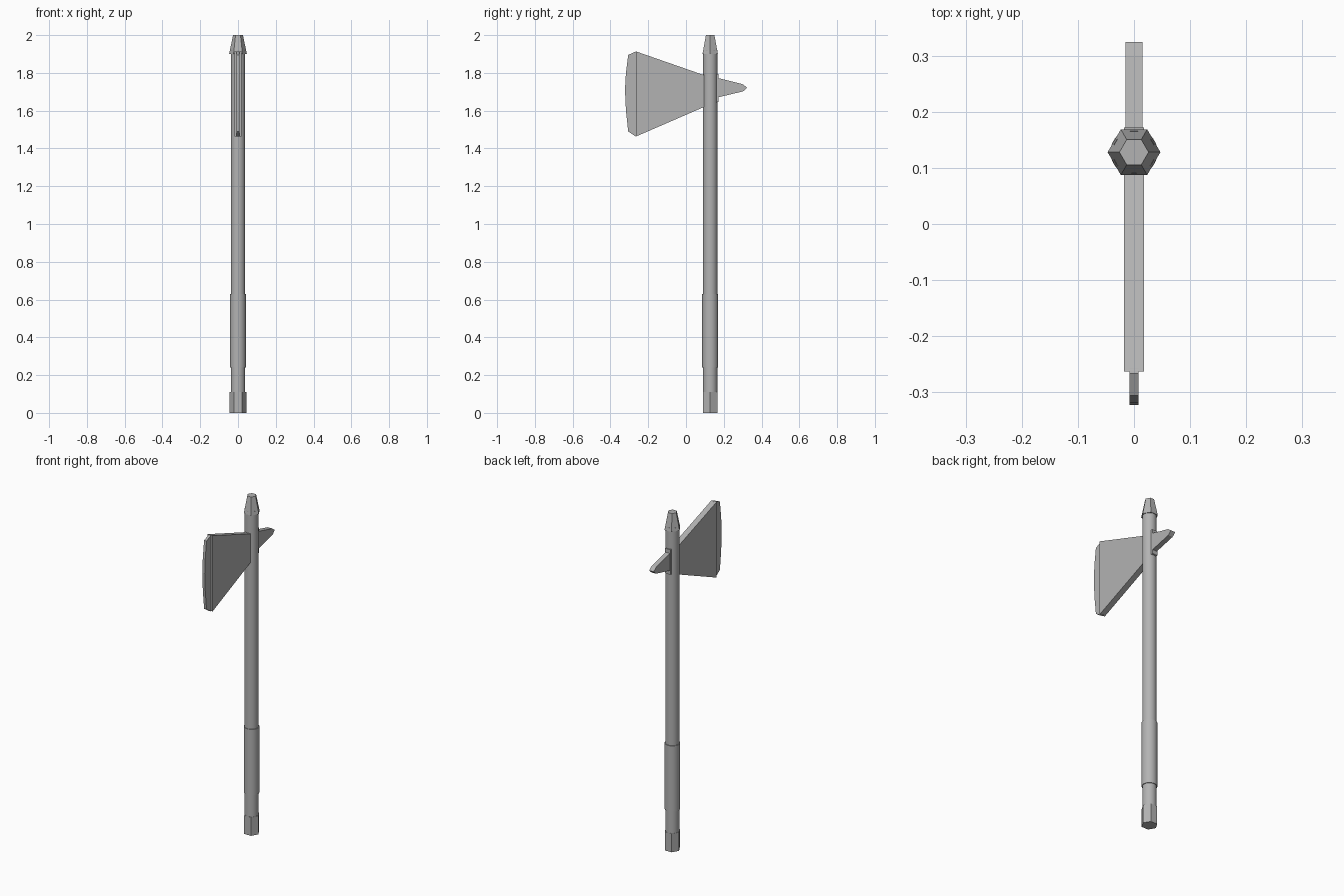
import bpy, bmesh, math
from mathutils import Matrix

if "Cube" in bpy.data.objects:
    bpy.data.objects.remove(bpy.data.objects["Cube"])

CY = 0.128  # shaft axis position in y

grey = bpy.data.materials.new("plain grey")
grey.diffuse_color = (0.45, 0.45, 0.45, 1)
grey.use_nodes = True
grey.node_tree.nodes["Principled BSDF"].inputs["Base Color"].default_value = grey.diffuse_color


def finish(name, bm, smooth=False):
    bmesh.ops.recalc_face_normals(bm, faces=bm.faces)
    mesh = bpy.data.meshes.new(name)
    bm.to_mesh(mesh)
    bm.free()
    mesh.materials.append(grey)
    ob = bpy.data.objects.new(name, mesh)
    bpy.context.collection.objects.link(ob)
    if smooth:
        bpy.ops.object.select_all(action='DESELECT')
        ob.select_set(True)
        bpy.context.view_layer.objects.active = ob
        bpy.ops.object.shade_smooth_by_angle(angle=math.radians(30))
    return ob


def rod(name, r1, r2, z1, z2, sides):
    """Upright cylinder or cone on the shaft axis, with a corner on +x."""
    bm = bmesh.new()
    bmesh.ops.create_cone(bm, cap_ends=True, segments=sides, radius1=r1,
                          radius2=r2, depth=z2 - z1)
    if sides == 6:
        bmesh.ops.rotate(bm, verts=bm.verts,
                         matrix=Matrix.Rotation(math.radians(30), 3, 'Z'))
    bmesh.ops.translate(bm, verts=bm.verts, vec=(0, CY, (z1 + z2) / 2))
    return finish(name, bm, sides > 6)


def plate(name, outline, half):
    """Side profile (y, z) given thickness along x."""
    bm = bmesh.new()
    face = bm.faces.new([bm.verts.new((-half, y, z)) for y, z in outline])
    ext = bmesh.ops.extrude_face_region(bm, geom=[face])["geom"]
    bmesh.ops.translate(bm, vec=(2 * half, 0, 0),
                        verts=[v for v in ext if isinstance(v, bmesh.types.BMVert)])
    return finish(name, bm)


# Handle
rod("shaft", 0.038, 0.038, 0.01, 1.92, 32)
rod("grip", 0.042, 0.042, 0.24, 0.63, 32)
rod("pommel", 0.044, 0.044, 0.0, 0.11, 6)
rod("top_cap", 0.047, 0.026, 1.90, 2.0, 6)

# Rod corners must lie on the x axis for the hexagonal parts
for n in ("pommel", "top_cap"):
    me = bpy.data.objects[n].data
    if max(v.co.x for v in me.vertices) < 0.95 * max(v.co.y - CY for v in me.vertices):
        me.transform(Matrix.Translation((0, CY, 0))
                     @ Matrix.Rotation(math.radians(30), 4, 'Z')
                     @ Matrix.Translation((0, -CY, 0)))

# Blade body, passing through the shaft and showing as a block behind it
plate("blade", [(-0.263, 1.913), (0.09, 1.79), (0.172, 1.795), (0.172, 1.647),
                (0.09, 1.617), (-0.263, 1.464)], 0.0174)

# Thin cutting edge
plate("cutting_edge", [(-0.257, 1.911), (-0.266, 1.913), (-0.306, 1.895),
                       (-0.318, 1.80), (-0.323, 1.71), (-0.318, 1.60),
                       (-0.306, 1.49), (-0.266, 1.463), (-0.257, 1.466)], 0.008)

# Back spike
plate("back_spike", [(0.15, 1.778), (0.30, 1.74), (0.324, 1.722),
                     (0.302, 1.702), (0.15, 1.666)], 0.0148)
